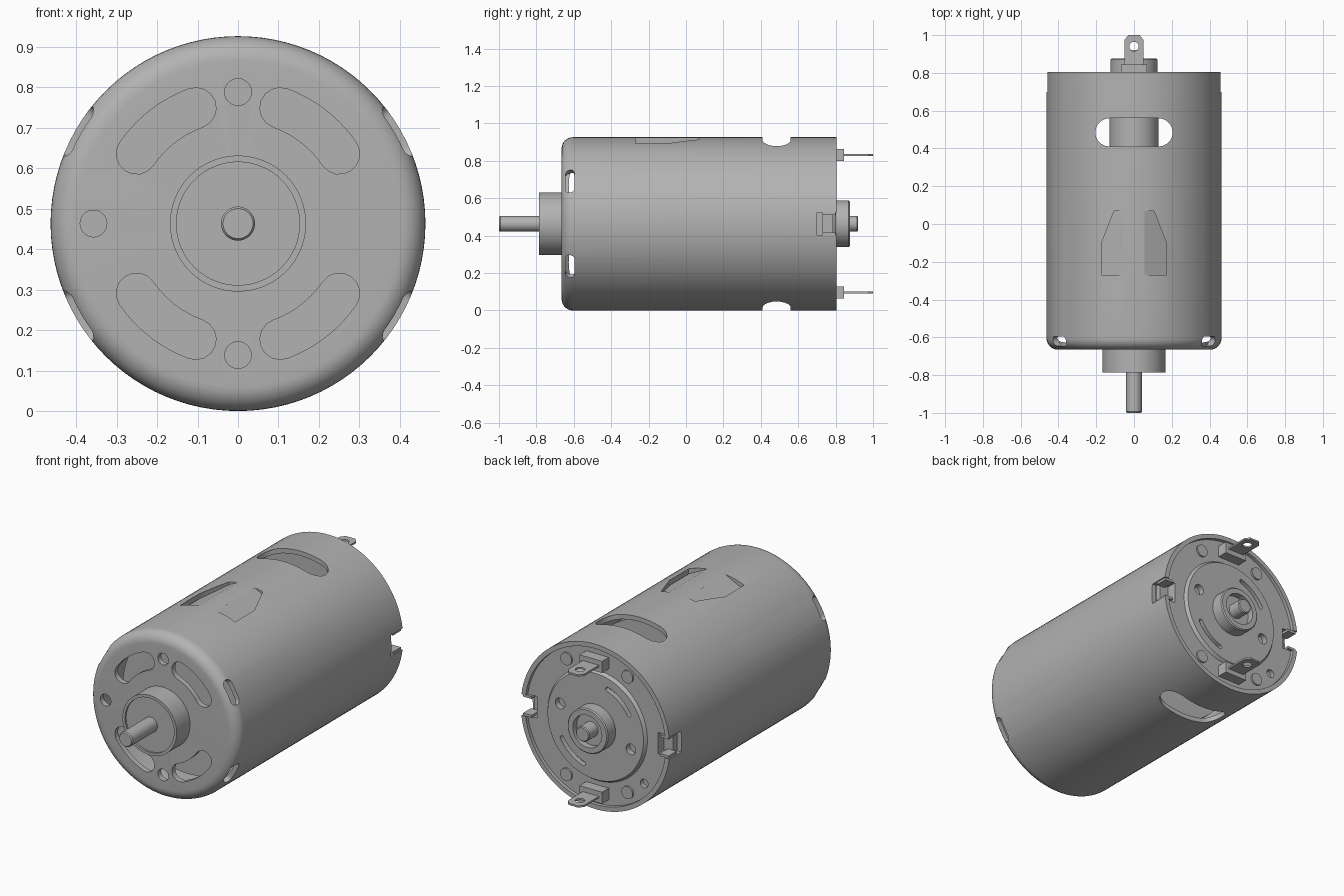
import bpy, bmesh, math
from mathutils import Vector

if "Cube" in bpy.data.objects:
    bpy.data.objects.remove(bpy.data.objects["Cube"])

ZC = 0.463          # height of the motor axis
R = 0.463           # can radius
SEG = 96
metal = bpy.data.materials.new("grey_metal")
metal.diffuse_color = (0.45, 0.45, 0.45, 1)
metal.use_nodes = True
metal.node_tree.nodes["Principled BSDF"].inputs["Base Color"].default_value = metal.diffuse_color


def finish(name, bm):
    bmesh.ops.recalc_face_normals(bm, faces=bm.faces)
    me = bpy.data.meshes.new(name)
    bm.to_mesh(me)
    bm.free()
    ob = bpy.data.objects.new(name, me)
    bpy.context.collection.objects.link(ob)
    me.materials.append(metal)
    return ob


def lathe(name, profile, closed=False):
    """Revolve (radius, y) points about the motor axis."""
    bm = bmesh.new()
    vs = [bm.verts.new((r, y, ZC)) for r, y in profile]
    pairs = list(zip(vs, vs[1:])) + ([(vs[-1], vs[0])] if closed else [])
    es = [bm.edges.new(p) for p in pairs]
    bmesh.ops.spin(bm, geom=vs + es, cent=(0, 0, ZC), axis=(0, 1, 0),
                   angle=2 * math.pi, steps=SEG)
    bmesh.ops.remove_doubles(bm, verts=bm.verts, dist=1e-5)
    return finish(name, bm)


def prism(name, pts, vec):
    """Extrude a flat 3D outline along a vector."""
    bm = bmesh.new()
    f = bm.faces.new([bm.verts.new(p) for p in pts])
    ext = bmesh.ops.extrude_face_region(bm, geom=[f], use_keep_orig=True)
    bmesh.ops.translate(bm, vec=vec, verts=[v for v in ext["geom"] if isinstance(v, bmesh.types.BMVert)])
    return finish(name, bm)


def axial(name, pts, y0, y1):
    """Prism along y from an (x, z-from-axis) outline."""
    return prism(name, [(x, y0, ZC + z) for x, z in pts], (0, y1 - y0, 0))


def rect(x0, x1, z0, z1):
    return [(x0, z0), (x1, z0), (x1, z1), (x0, z1)]


def circle(cx, cz, r, n=24):
    return [(cx + r * math.cos(2 * math.pi * i / n), cz + r * math.sin(2 * math.pi * i / n)) for i in range(n)]


def kidney(r, a0, a1, w, n=14):
    """Curved slot with round ends, angles in degrees, half width w."""
    a0, a1 = math.radians(a0), math.radians(a1)
    pol = lambda q, a: (q * math.cos(a), q * math.sin(a))
    def cap(a, start):
        cx, cz = pol(r, a)
        return [(cx + w * math.cos(a + start + math.pi * i / 8),
                 cz + w * math.sin(a + start + math.pi * i / 8)) for i in range(1, 8)]
    steps = [a0 + (a1 - a0) * i / n for i in range(n + 1)]
    return ([pol(r + w, a) for a in steps] + cap(a1, 0)
            + [pol(r - w, a) for a in reversed(steps)] + cap(a0, math.pi))


def stadium(half, rad, n=10):
    """Straight slot with round ends, long in the first axis."""
    pts = []
    for s, st in ((1, -math.pi / 2), (-1, math.pi / 2)):
        pts += [(s * (half - rad) + rad * math.cos(st + math.pi * i / n),
                 rad * math.sin(st + math.pi * i / n)) for i in range(n + 1)]
    return pts


def cut(ob, cutters):
    for c in cutters:
        m = ob.modifiers.new("cut", 'BOOLEAN')
        m.object, m.operation, m.solver = c, 'DIFFERENCE', 'EXACT'
        bpy.context.view_layer.objects.active = ob
        bpy.ops.object.modifier_apply(modifier=m.name)
        bpy.data.objects.remove(c)


# Can: hollow shell with a rounded front edge
F, B, T, FIL = -0.665, 0.805, 0.026, 0.06
fillet = [(R - FIL + FIL * math.sin(a), F + FIL - FIL * math.cos(a))
          for a in [math.pi / 2 * i / 8 for i in range(9)]]
can = lathe("can", [(0.03, F)] + fillet + [(R, B), (R - T, B), (R - T, F + 0.06),
                                          (R - T - 0.03, F + 0.03), (0.03, F + 0.03)], True)
cutters = []
# Front vents and screw holes
for k in (34.5, 110, 214.5, 290):
    cutters.append(axial("cutter", kidney(0.304, k, k + 35.5, 0.05), F - 0.1, F + 0.08))
for x, z in ((0, 0.325), (0, -0.325), (-0.357, 0)):
    cutters.append(axial("cutter", circle(x, z, 0.033), F - 0.1, F + 0.08))
# Brush windows through top and bottom
for z in (0.75, -0.1):
    cutters.append(prism("cutter", [(x, 0.485 + y, z) for x, y in stadium(0.205, 0.075)], (0, 0, 0.3)))
# Small slots on the front shoulder
for deg in (30, 150, 210, 330):
    a = math.radians(deg)
    rad, tan = Vector((math.cos(a), 0, math.sin(a))), Vector((-math.sin(a), 0, math.cos(a)))
    base = Vector((0, -0.62, ZC)) + rad * 0.415
    cutters.append(prism("cutter", [base + tan * u + Vector((0, v, 0)) for u, v in stadium(0.07, 0.025)], rad * 0.15))
# Rear side notches
for s in (1, -1):
    cutters.append(axial("cutter", rect(s * 0.36, s * 0.6, -0.06, 0.06), 0.70, 0.9))
# Openings for the two bent-in tabs on top
TAB = [(0.055, -0.27), (0.172, -0.27), (0.172, -0.10), (0.105, 0.07), (0.055, 0.07)]
for s in (1, -1):
    cutters.append(prism("cutter", [(s * x, y, 0.82) for x, y in TAB], (0, 0, 0.2)))
cut(can, cutters)

# Bent-in tabs, sloping down and outward
for s, side in ((1, "right"), (-1, "left")):
    prism("bent_tab_" + side, [(s * x, y, 0.9225 - 0.5 * (x - 0.055)) for x, y in TAB], (0, 0, -0.026))

# Front bearing boss with shallow recess
lathe("front_boss", [(0, F + 0.03), (0.168, F + 0.03), (0.168, -0.785), (0.152, -0.785),
                     (0.152, -0.775), (0, -0.775)])

# Shaft, chamfered at both ends
lathe("shaft", [(0, -1), (0.037, -1), (0.042, -0.993), (0.042, 0.915), (0.037, 0.92), (0, 0.92)])

# Armature core and commutator inside the can
lathe("armature", [(0, -0.45), (0.4, -0.45), (0.4, 0.3), (0.13, 0.3), (0.13, 0.72), (0, 0.72)])

# End cap with raised disc and rear bearing boss
cap = lathe("end_cap", [(0, 0.71), (R - T, 0.71), (R - T, 0.785), (0.31, 0.785), (0.298, 0.803),
                        (0.125, 0.803), (0.125, 0.87), (0.119, 0.876), (0.09, 0.876), (0.09, 0.84), (0, 0.84)])
cutters = [axial("cutter", rect(s * 0.375, s * 0.6, -0.06, 0.06), 0.6, 0.9) for s in (1, -1)]
for k in (108, 288):
    cutters.append(axial("cutter", kidney(0.24, k, k + 42, 0.012), 0.775, 0.9))
for s in (1, -1):
    cutters.append(axial("cutter", circle(s * 0.22, s * 0.07, 0.03), 0.77, 0.9))
cutters.append(axial("cutter", circle(-0.29, -0.25, 0.024), 0.76, 0.9))
cut(cap, cutters)

# Pegs on the end cap
for sx in (1, -1):
    for sz in (1, -1):
        axial("cap_peg", circle(sx * 0.19, sz * 0.325, 0.035), 0.78, 0.795)

# Crimp lips in the side notches
for s in (1, -1):
    for t in (1, -1):
        axial("crimp_lip", rect(s * 0.40, s * 0.452, t * 0.046, t * 0.06), 0.73, 0.80)
    axial("notch_floor", rect(s * 0.375, s * 0.43, -0.06, 0.06), 0.70, 0.73)

# Terminals: block plus drilled blade
for s, side in ((1, "top"), (-1, "bottom")):
    axial("terminal_block_" + side, rect(-0.07, 0.07, s * 0.335, s * 0.40), 0.78, 0.845)
    z = ZC + s * 0.368 - 0.005
    outline = [(-0.05, 0.80), (0.05, 0.80), (0.05, 0.975), (0.03, 1.0), (-0.03, 1.0), (-0.05, 0.975)]
    blade = prism("terminal_blade_" + side, [(x, y, z) for x, y in outline], (0, 0, 0.01))
    cut(blade, [prism("cutter", [(x, y, z - 0.05) for x, y in circle(0, 0.94, 0.025)], (0, 0, 0.1))])

# Smooth shading with sharp edges kept
for ob in bpy.data.objects:
    ob.select_set(True)
bpy.context.view_layer.objects.active = can
bpy.ops.object.shade_smooth_by_angle(angle=math.radians(30))
